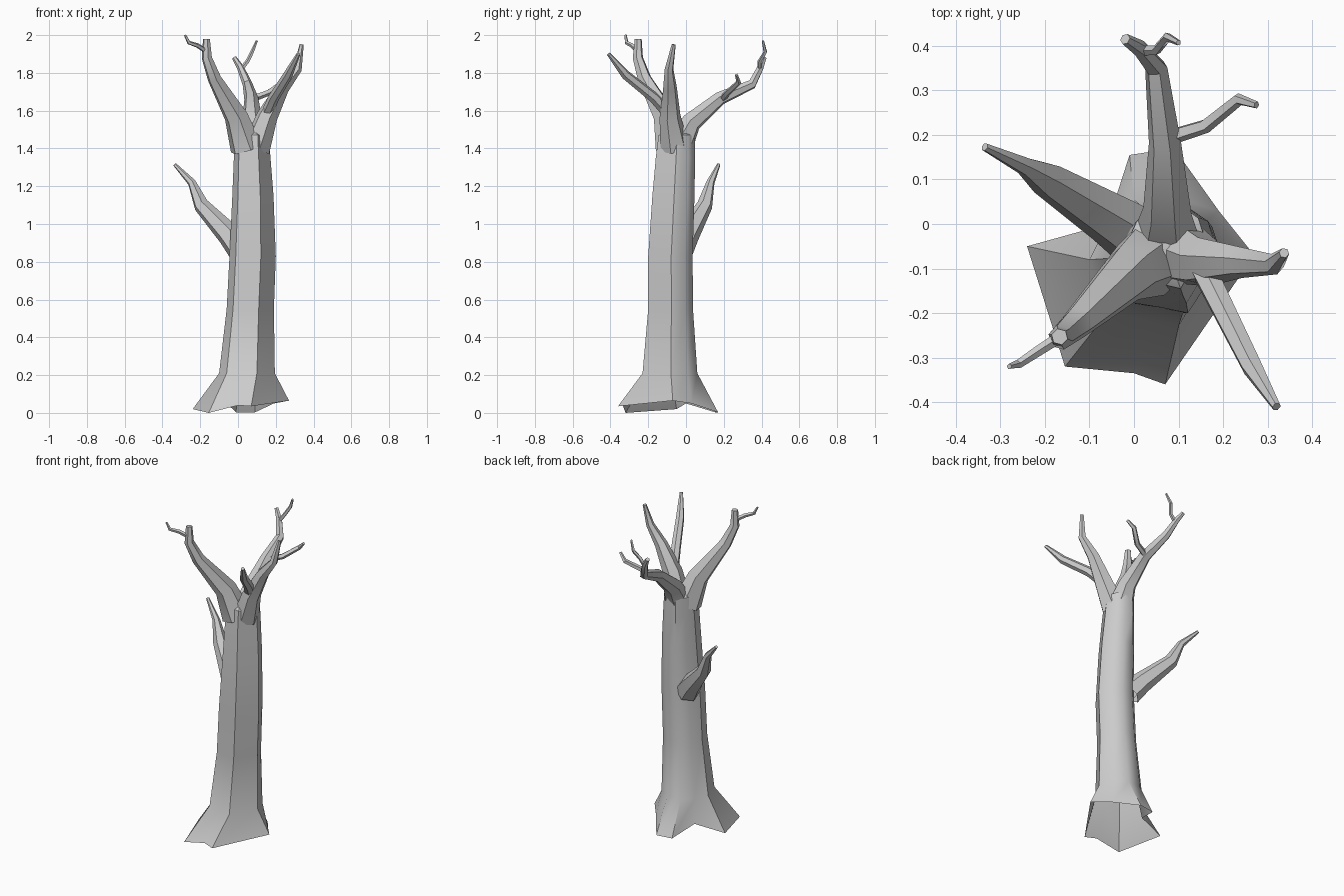
import bpy, math
from mathutils import Vector


def make_object(name, rings, cap_top=True, apex=None):
    """Skin a stack of equal-sized rings; the bottom stays open."""
    n = len(rings[0])
    verts = [v for r in rings for v in r]
    faces = []
    for k in range(len(rings) - 1):
        a, b = k * n, (k + 1) * n
        faces += [(a + i, a + (i + 1) % n, b + (i + 1) % n, b + i) for i in range(n)]
    top = (len(rings) - 1) * n
    if apex:
        verts.append(apex)
        faces += [(top + i, top + (i + 1) % n, len(verts) - 1) for i in range(n)]
    elif cap_top:
        faces.append(tuple(range(top, top + n)))
    me = bpy.data.meshes.new(name)
    me.from_pydata([tuple(v) for v in verts], [], faces)
    me.shade_smooth()
    me.set_sharp_from_angle(angle=math.radians(40))
    ob = bpy.data.objects.new(name, me)
    bpy.context.collection.objects.link(ob)
    return ob


def limb(name, path, sides=6):
    """Tapered tube through (x, y, z, radius) stations."""
    pts = [Vector(p[:3]) for p in path]
    rings, prev, side = [], None, None
    for i, p in enumerate(pts):
        t = (pts[min(i + 1, len(pts) - 1)] - pts[max(i - 1, 0)]).normalized()
        if prev is None:
            side = t.orthogonal().normalized()
        else:
            side = prev.rotation_difference(t) @ side
        prev = t
        other = t.cross(side)
        r = path[i][3] * 1.04
        rings.append([p + r * (math.cos(a) * side + math.sin(a) * other)
                      for a in (2 * math.pi * k / sides for k in range(sides))])
    return make_object(name, rings)


# Trunk: lobed root edge, then a collar ring refitted to each height's extents
roots = [(.27, -.07, .065), (.19, .03, .05), (.09, .17, .003), (-.01, .155, .003),
         (-.06, 0, .05), (-.24, -.05, .02), (-.155, -.32, 0), (0, -.335, .04),
         (.07, -.36, .035)]
collar = [(.195, -.08), (.165, .01), (.09, .06), (0, .055), (-.06, 0),
          (-.10, -.08), (-.06, -.20), (.03, -.215), (.10, -.23)]
levels = [(.21, -.10, .195, -.23, .06), (.55, -.06, .19, -.20, .037),
          (.83, -.045, .20, -.20, .035), (1.15, -.03, .188, -.178, .045),
          (1.35, -.022, .172, -.16, .048), (1.47, -.018, .163, -.145, .046)]
rings = [roots]
for z, x0, x1, y0, y1 in levels:
    rings.append([(x0 + (x + .10) / .295 * (x1 - x0),
                   y0 + (y + .23) / .29 * (y1 - y0), z) for x, y in collar])
make_object("trunk", rings, apex=(.07, -.055, 1.53))

# Main fork
limb("left_branch", [(.045, -.075, 1.40, .085), (-.01, -.11, 1.57, .062), (-.125, -.22, 1.77, .036),
                     (-.165, -.255, 1.88, .027), (-.167, -.253, 1.98, .018)])
limb("right_branch", [(.095, -.06, 1.40, .075), (.155, -.085, 1.57, .055), (.235, -.085, 1.72, .036),
                      (.315, -.09, 1.82, .023), (.337, -.065, 1.95, .011)])
limb("back_branch", [(.075, -.045, 1.40, .08), (.075, .03, 1.54, .053), (.07, .18, 1.665, .036),
                     (.05, .35, 1.74, .025), (.012, .395, 1.83, .018), (-.02, .415, 1.88, .012)])

# Lower side branch
limb("low_branch", [(.01, -.03, .87, .07), (-.05, .01, .945, .06), (-.195, .10, 1.1, .040),
                    (-.245, .13, 1.22, .021), (-.335, .173, 1.315, .009)])

# Secondary branches and twigs
limb("front_branch", [(.15, -.09, 1.58, .03), (.19, -.17, 1.67, .028),
                      (.265, -.32, 1.79, .024), (.32, -.41, 1.90, .010)])
limb("left_twig", [(-.16, -.25, 1.91, .013), (-.215, -.285, 1.945, .012),
                   (-.26, -.315, 1.96, .010), (-.28, -.32, 2.0, .006)], 5)
limb("back_twig", [(.01, .39, 1.81, .012), (.05, .39, 1.86, .011),
                   (.075, .42, 1.91, .010), (.10, .407, 1.97, .006)], 5)
limb("side_twig", [(.08, .195, 1.665, .018), (.16, .22, 1.695, .016),
                   (.235, .28, 1.75, .014), (.275, .267, 1.79, .008)], 5)
